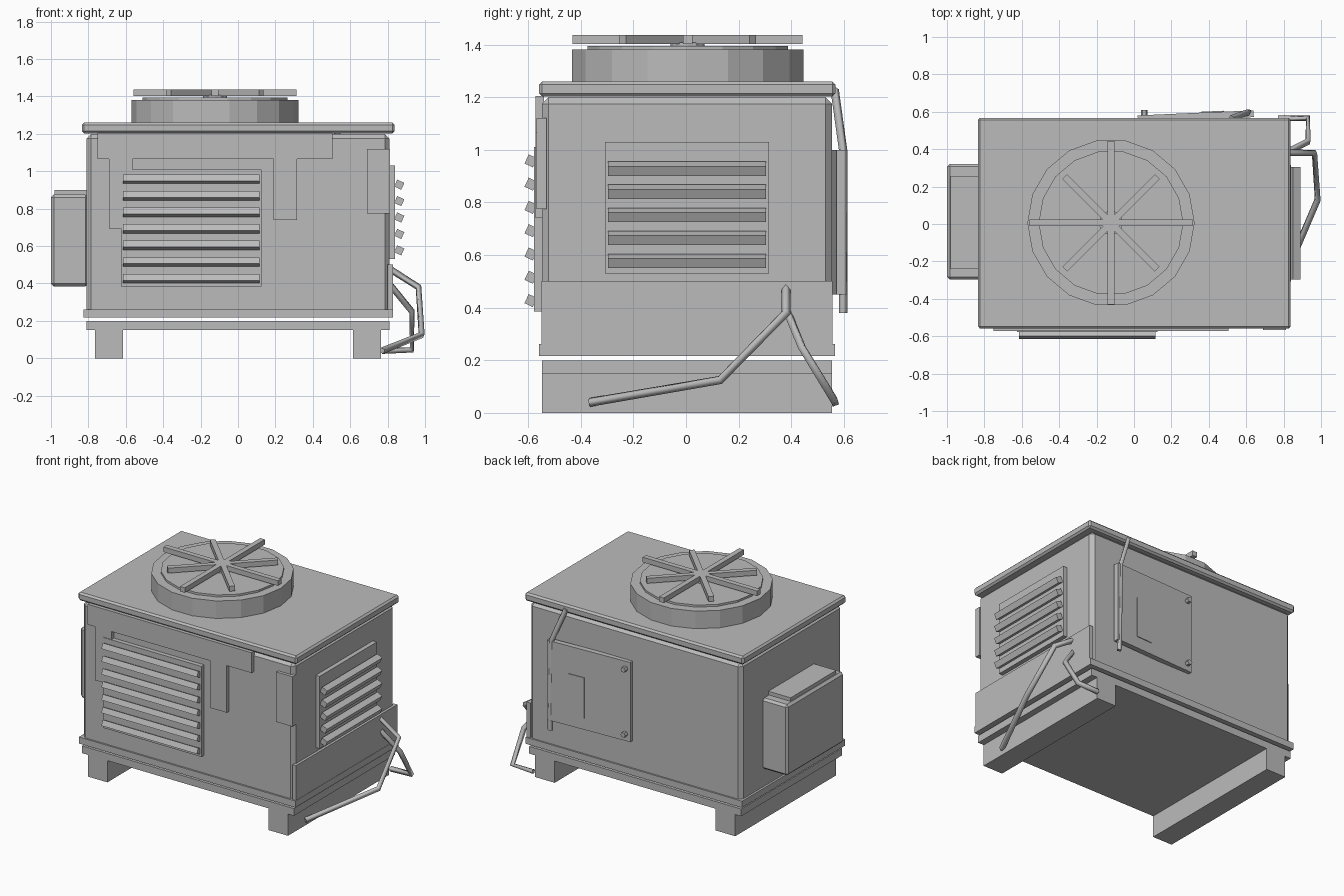
import bpy, bmesh, math
from mathutils import Matrix, Vector

if "Cube" in bpy.data.objects:
    bpy.data.objects.remove(bpy.data.objects["Cube"])

grey = bpy.data.materials.new("plain_grey")
grey.diffuse_color = (0.5, 0.5, 0.5, 1)
grey.use_nodes = True
grey.node_tree.nodes["Principled BSDF"].inputs["Base Color"].default_value = grey.diffuse_color


def finish(name, bm, loc=(0, 0, 0), rot=(0, 0, 0)):
    me = bpy.data.meshes.new(name)
    bmesh.ops.recalc_face_normals(bm, faces=bm.faces)
    bm.to_mesh(me)
    bm.free()
    me.materials.append(grey)
    ob = bpy.data.objects.new(name, me)
    ob.location, ob.rotation_euler = loc, rot
    bpy.context.collection.objects.link(ob)
    return ob


def box(name, x, y, z, bevel=0, rot=(0, 0, 0)):
    """Box from (min, max) ranges, optionally chamfered and turned about its centre."""
    bm = bmesh.new()
    bmesh.ops.create_cube(bm, size=1)
    size = [r[1] - r[0] for r in (x, y, z)]
    bmesh.ops.scale(bm, vec=size, verts=bm.verts)
    if bevel:
        bmesh.ops.bevel(bm, geom=bm.edges[:], offset=bevel, segments=1,
                        affect='EDGES', profile=0.5)
    return finish(name, bm, [(r[0] + r[1]) / 2 for r in (x, y, z)], rot)


def slat(name, centre, size, rot):
    rng = [(c - s / 2, c + s / 2) for c, s in zip(centre, size)]
    return box(name, *rng, rot=rot)


def cylinder(name, centre, radius, depth, sides, rot=(0, 0, 0)):
    bm = bmesh.new()
    bmesh.ops.create_cone(bm, cap_ends=True, segments=sides, radius1=radius,
                          radius2=radius, depth=depth,
                          matrix=Matrix.Rotation(math.pi / 2, 4, 'Z'))
    return finish(name, bm, centre, rot)


def pipe(name, points, radius):
    cu = bpy.data.curves.new(name, 'CURVE')
    cu.dimensions = '3D'
    cu.bevel_depth, cu.bevel_resolution, cu.use_fill_caps = radius, 0, True
    sp = cu.splines.new('POLY')
    sp.points.add(len(points) - 1)
    for p, co in zip(sp.points, points):
        p.co = (*co, 1)
    tmp = bpy.data.objects.new(name + "_path", cu)
    bpy.context.collection.objects.link(tmp)
    dg = bpy.context.evaluated_depsgraph_get()
    me = bpy.data.meshes.new_from_object(tmp.evaluated_get(dg))
    bpy.data.objects.remove(tmp)
    me.materials.clear()
    me.materials.append(grey)
    ob = bpy.data.objects.new(name, me)
    bpy.context.collection.objects.link(ob)


# Skid base and feet
Y = (-0.547, 0.555)
box("base_plate", (-0.81, 0.81), Y, (0.15, 0.2))
for side, x in (("left", (-0.765, -0.615)), ("right", (0.615, 0.765))):
    box(side + "_foot", x, Y, (0, 0.156))

# Cabinet, lower trim and lid
box("cabinet", (-0.81, 0.81), Y, (0.22, 1.2), 0.025)
box("lower_trim", (-0.825, 0.83), (-0.559, 0.566), (0.217, 0.262))
box("lid", (-0.835, 0.838), (-0.559, 0.568), (1.203, 1.26), 0.012)

# Fan housing with grille bars
FX, FY = -0.123, 0.006
cylinder("fan_housing", (FX, FY, 1.318), 0.447, 0.126, 18)
cylinder("fan_disc", (FX, FY, 1.385), 0.387, 0.02, 18)
cylinder("fan_hub", (FX, FY, 1.4), 0.065, 0.014, 12)
for i in range(4):
    length = 0.874 if i % 2 == 0 else 0.70
    slat("fan_bar", (FX, FY, 1.419), (length, 0.036, 0.035),
         (0, 0, i * math.pi / 4))

# Side box on the left
box("side_box", (-1.0, -0.80), (-0.298, 0.322), (0.385, 0.875), 0.015)
box("side_box_cap", (-0.98, -0.80), (-0.24, 0.257), (0.86, 0.9))

# Front louvre
TILT = math.radians(25)
box("front_louvre_panel", (-0.625, 0.125), (-0.577, -0.54), (0.385, 1.01))
for i in range(7):
    slat("front_slat", (-0.25, -0.59, 0.427 + 0.0885 * i),
         (0.73, 0.035, 0.038), (-TILT, 0, 0))

# Front cover plates
PY = (-0.573, -0.54)
box("front_top_strip", (-0.75, 0.505), PY, (1.065, 1.205))
box("front_left_strip", (-0.69, -0.565), PY, (0.695, 1.065))
box("front_right_strip", (0.19, 0.315), PY, (0.74, 1.065))
box("front_corner_plate", (0.69, 0.813), (-0.568, -0.53), (0.775, 1.12))

# Right louvre and lower panel
box("right_louvre_panel", (0.80, 0.84), (-0.308, 0.315), (0.53, 1.03))
for i in range(5):
    slat("right_slat", (0.862, 0.004, 0.577 + 0.0878 * i),
         (0.042, 0.602, 0.04), (0, TILT, 0))
box("right_lower_panel", (0.80, 0.828), (-0.55, 0.557), (0.24, 0.502))

# Rear door with inset plate and bolts
TURN = math.radians(2.5)
box("rear_door", (0.02, 0.64), (0.558, 0.594), (0.45, 1.0), rot=(0, 0, TURN))
box("rear_door_plate", (0.36, 0.48), (0.594, 0.603), (0.53, 0.81),
    rot=(0, 0, TURN))
for z in (0.5, 0.95):
    cylinder("door_bolt", (0.055, 0.59, z), 0.018, 0.04, 6, (math.pi / 2, 0, 0))

# Rear strap
pipe("rear_strap", [(0.52, 0.565, 1.23), (0.61, 0.597, 1.0),
                    (0.62, 0.597, 0.38)], 0.017)

# Bent pipes on the right
pipe("long_pipe", [(0.80, 0.38, 0.485), (0.965, 0.38, 0.38),
                   (0.982, 0.13, 0.125), (0.77, -0.365, 0.04)], 0.018)
pipe("short_pipe", [(0.82, 0.385, 0.385), (0.93, 0.44, 0.25),
                    (0.93, 0.565, 0.045), (0.77, 0.565, 0.04)], 0.018)
